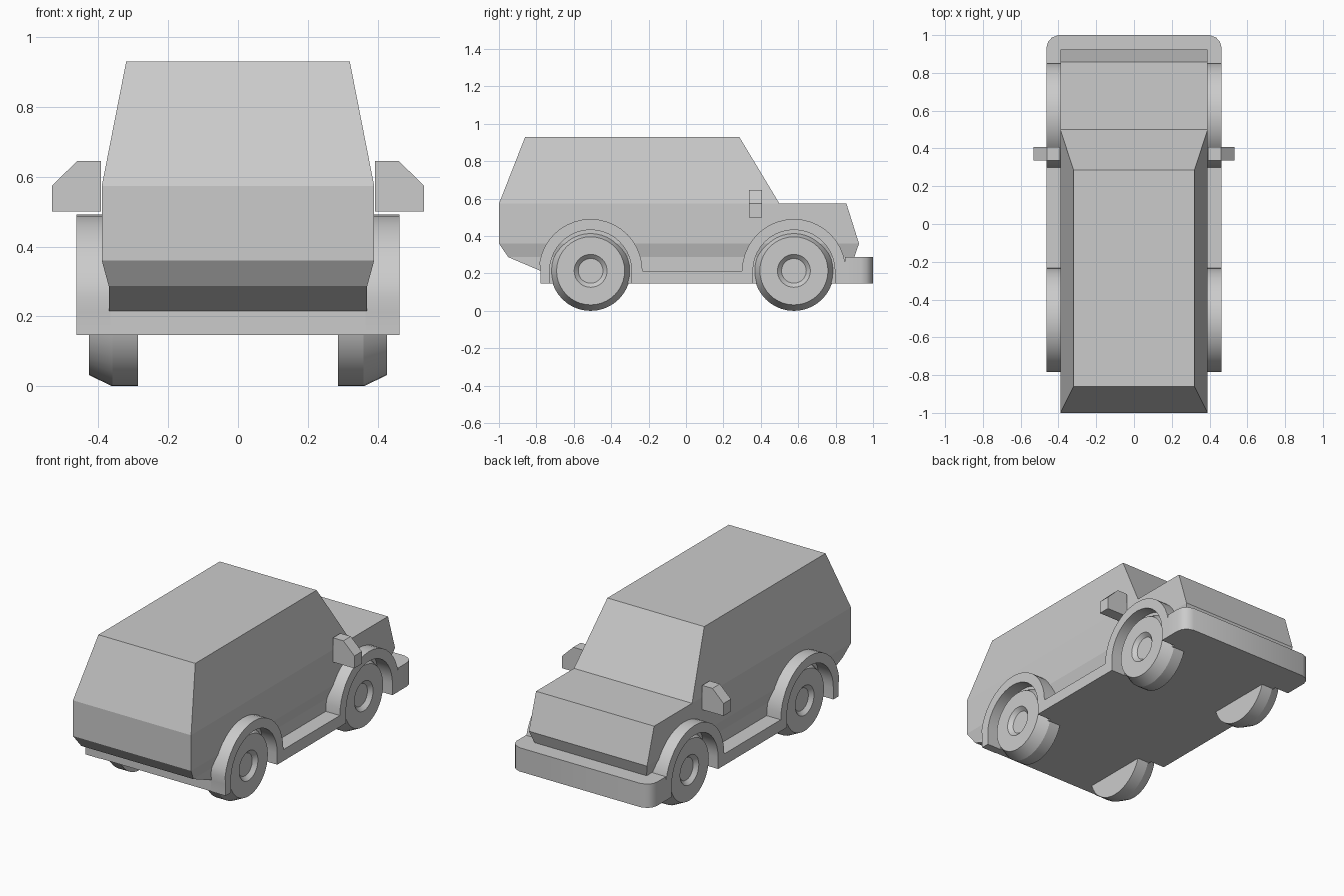
import bpy, bmesh, math

if "Cube" in bpy.data.objects:
    bpy.data.objects.remove(bpy.data.objects["Cube"])

WHEEL_Y = (-0.51, 0.577)
AXLE_Z = 0.214


def finish(name, bm, angle=None):
    """Turn a bmesh into a named object, optionally smooth by angle."""
    bmesh.ops.recalc_face_normals(bm, faces=bm.faces)
    mesh = bpy.data.meshes.new(name)
    bm.to_mesh(mesh)
    bm.free()
    ob = bpy.data.objects.new(name, mesh)
    bpy.context.collection.objects.link(ob)
    if angle:
        bpy.ops.object.select_all(action='DESELECT')
        ob.select_set(True)
        bpy.context.view_layer.objects.active = ob
        bpy.ops.object.shade_smooth_by_angle(angle=math.radians(angle))
    return ob


def prism(name, points, extrude, angle=None):
    """Extrude a closed outline of 3D points along a vector."""
    bm = bmesh.new()
    face = bm.faces.new([bm.verts.new(p) for p in points])
    ext = bmesh.ops.extrude_face_region(bm, geom=[face], use_keep_orig=True)
    verts = [g for g in ext['geom'] if isinstance(g, bmesh.types.BMVert)]
    bmesh.ops.translate(bm, verts=verts, vec=extrude)
    return finish(name, bm, angle)


def loft(name, sections):
    """Stack rectangular sections (z, y back, y front, half width)."""
    bm = bmesh.new()
    rings = [[bm.verts.new(p) for p in
              ((-w, y0, z), (w, y0, z), (w, y1, z), (-w, y1, z))]
             for z, y0, y1, w in sections]
    for a, b in zip(rings, rings[1:]):
        for i in range(4):
            j = (i + 1) % 4
            bm.faces.new((a[i], a[j], b[j], b[i]))
    bm.faces.new(rings[0])
    bm.faces.new(rings[-1])
    bmesh.ops.dissolve_degenerate(bm, dist=0.0005, edges=bm.edges)
    return finish(name, bm)


def lathe(name, profile, y, z, segments=40):
    """Revolve an (x, radius) profile around an axle parallel to x."""
    bm = bmesh.new()
    verts = [bm.verts.new((x, y, z + r)) for x, r in profile]
    edges = [bm.edges.new(pair) for pair in zip(verts, verts[1:])]
    bmesh.ops.spin(bm, geom=verts + edges, cent=(0, y, z), axis=(1, 0, 0),
                   angle=math.tau, steps=segments, use_merge=True)
    bmesh.ops.remove_doubles(bm, verts=bm.verts, dist=0.0005)
    return finish(name, bm, 20)


def arc(cy, r, start, end, steps=20):
    angles = [math.radians(start + (end - start) * i / steps)
              for i in range(steps + 1)]
    return [(cy + r * math.cos(a), AXLE_Z + r * math.sin(a)) for a in angles]


# Body shell: lower body, bonnet step and tapered cabin
loft("body", [
    (0.215, -0.78, 0.89, 0.37),
    (0.287, -0.95, 0.90, 0.37),
    (0.36, -1.0, 0.925, 0.39),
    (0.573, -1.0, 0.858, 0.39),
    (0.573, -1.0, 0.50, 0.39),
    (0.93, -0.86, 0.285, 0.32),
])

# Floor plate
loft("floor_plate", [(0.146, -0.775, 0.86, 0.37), (0.216, -0.775, 0.86, 0.37)])

# Front bumper with rounded corners
corner = [(0.463, 0.85), (0.463, 0.935), (0.455, 0.965), (0.435, 0.987), (0.40, 1.0)]
outline = corner + [(-x, y) for x, y in reversed(corner)]
prism("bumper", [(x, y, 0.146) for x, y in outline], (0, 0, 0.142), 30)

# Side trim outline: arches over both wheels joined by a sill
BOTTOM, OUTER, INNER = 0.146, 0.277, 0.219
rear, front = WHEEL_Y
trim = [(rear - 0.268, BOTTOM)]
trim += arc(rear, OUTER, 180, 0) + arc(front, OUTER, 180, 0)
trim[1] = (rear - 0.268, AXLE_Z)
trim += [(front + OUTER, BOTTOM), (front + INNER, BOTTOM)]
trim += arc(front, INNER, 0, 180) + [(front - INNER, BOTTOM), (rear + INNER, BOTTOM)]
trim += arc(rear, INNER, 0, 180) + [(rear - INNER, BOTTOM)]

# Mirror and wheel cross-sections
mirror = [(0.392, 0.50), (0.533, 0.50), (0.533, 0.574), (0.46, 0.645), (0.392, 0.645)]
tyre = [(0.287, 0), (0.287, 0.214), (0.36, 0.214), (0.427, 0.182),
        (0.427, 0.088), (0.405, 0.066), (0.405, 0)]

for side, s in (("right", 1), ("left", -1)):
    prism(f"side_trim_{side}", [(s * 0.365, y, z) for y, z in trim],
          (s * 0.098, 0, 0), 30)
    prism(f"wing_mirror_{side}", [(s * x, 0.337, z) for x, z in mirror], (0, 0.07, 0))
    for end, y in zip(("rear", "front"), WHEEL_Y):
        lathe(f"wheel_{end}_{side}", [(s * x, r) for x, r in tyre], y, AXLE_Z)
